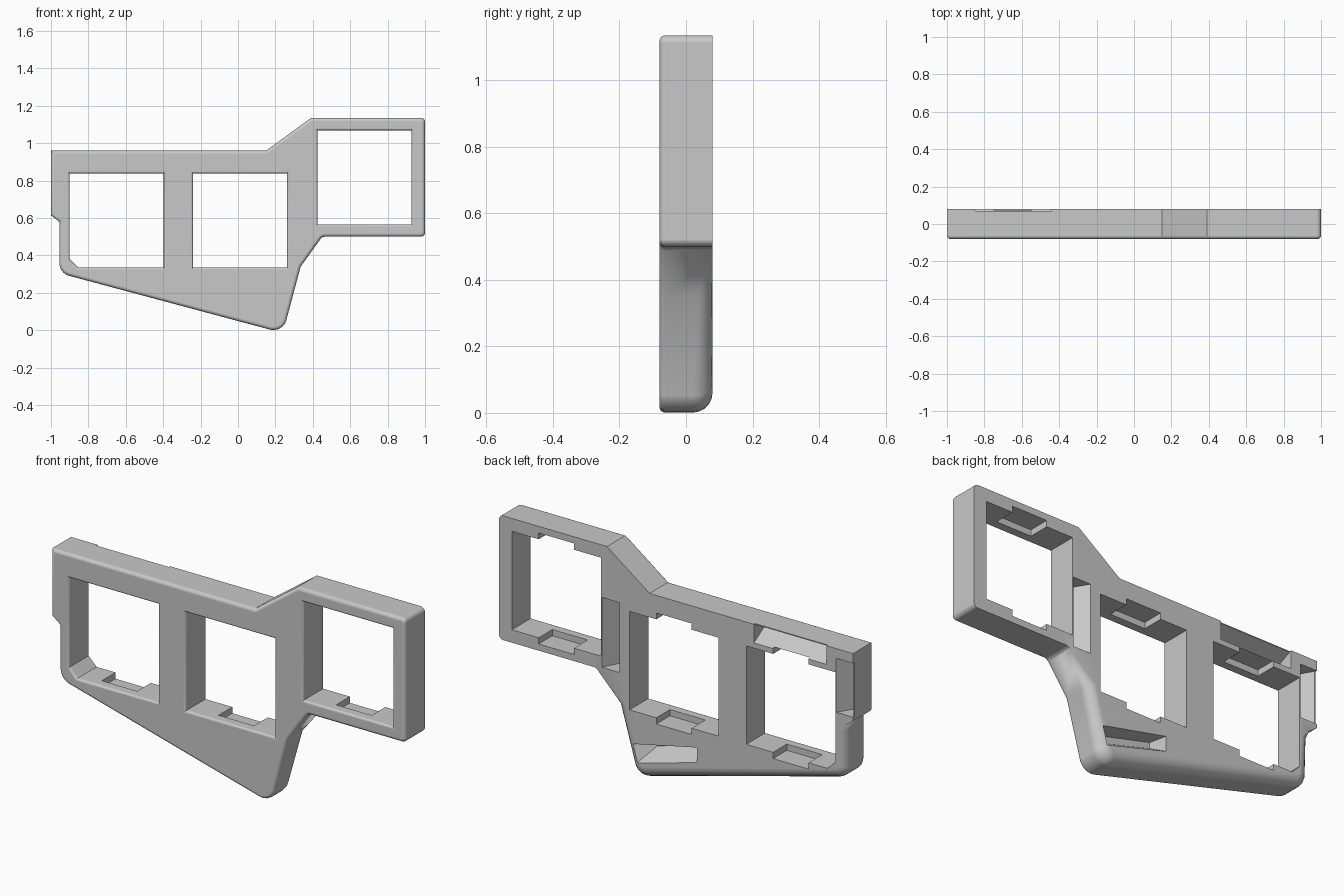
import bpy, bmesh, math
from mathutils import Vector

if "Cube" in bpy.data.objects:
    bpy.data.objects.remove(bpy.data.objects["Cube"])

FRONT, BACK = -0.08, 0.08
STEPS = 5


def fillet(corners):
    """Round each (x, z, radius, back_round) corner of a counter-clockwise outline."""
    out = []
    for i, (x, z, r, back) in enumerate(corners):
        p = Vector((x, z))
        if r == 0:
            out.append((p, back))
            continue
        a = (Vector(corners[i - 1][:2]) - p).normalized()
        b = (Vector(corners[(i + 1) % len(corners)][:2]) - p).normalized()
        half = a.angle(b) / 2
        centre = p + (a + b).normalized() * r / math.sin(half)
        start = p + a * r / math.tan(half) - centre
        end = p + b * r / math.tan(half) - centre
        for k in range(STEPS + 1):
            out.append((centre + start.lerp(end, k / STEPS).normalized() * r, back))
    return out


def offset(points, amounts):
    """Move outline points inwards along their mitres."""
    out = []
    n = len(points)
    for i, p in enumerate(points):
        e1 = (p - points[i - 1]).normalized()
        e2 = (points[(i + 1) % n] - p).normalized()
        n1, n2 = Vector((-e1.y, e1.x)), Vector((-e2.y, e2.x))
        out.append(p + (n1 + n2) / (1 + n1.dot(n2)) * amounts[i])
    return out


def loft(name, rings):
    """Closed solid through rings of 3D points, with outward faces."""
    bm = bmesh.new()
    rows = [[bm.verts.new(p) for p in ring] for ring in rings]
    n = len(rows[0])
    for a, b in zip(rows, rows[1:]):
        for i in range(n):
            j = (i + 1) % n
            bm.faces.new((a[i], b[i], b[j], a[j]))
    bm.faces.new(rows[0])
    bm.faces.new(rows[-1][::-1])
    bmesh.ops.remove_doubles(bm, verts=bm.verts, dist=1e-5)
    if bm.calc_volume(signed=True) < 0:
        bmesh.ops.reverse_faces(bm, faces=bm.faces)
    mesh = bpy.data.meshes.new(name)
    bm.to_mesh(mesh)
    bm.free()
    obj = bpy.data.objects.new(name, mesh)
    bpy.context.collection.objects.link(obj)
    return obj


def cut(target, cutter):
    mod = target.modifiers.new("cut", 'BOOLEAN')
    mod.operation, mod.solver, mod.object = 'DIFFERENCE', 'EXACT', cutter
    cutter.hide_render = True
    bpy.context.view_layer.objects.active = target
    bpy.ops.object.modifier_apply(modifier=mod.name)
    bpy.data.objects.remove(cutter)


def box(name, x0, x1, y0, y1, z0, z1):
    return loft(name, [[(x0, y, z0), (x1, y, z0), (x1, y, z1), (x0, y, z1)] for y in (y0, y1)])


# Stepped plate: rounded front rim, larger rounding behind the lower edges
outline = fillet([
    (-0.955, 0.58, 0, 0), (-0.955, 0.55, 0, 0.04), (-0.955, 0.305, 0.07, 0.05),
    (0.24, -0.015, 0.07, 0.06), (0.335, 0.34, 0, 0.05), (0.45, 0.5, 0.03, 0),
    (1, 0.5, 0.022, 0), (1, 1.135, 0.022, 0), (0.39, 1.135, 0, 0),
    (0.15, 0.96, 0, 0), (-1, 0.96, 0, 0), (-1, 0.615, 0, 0)])
points = [p for p, _ in outline]
rounds = [r for _, r in outline]
angles = [k * math.pi / 2 / STEPS for k in range(STEPS + 1)]
RIM = 0.018
rings = []
for a in angles:
    ring = offset(points, [RIM * (1 - math.sin(a))] * len(points))
    rings.append([(p.x, FRONT + RIM * (1 - math.cos(a)), p.y) for p in ring])
for a in angles:
    ring = offset(points, [r * (1 - math.cos(a)) for r in rounds])
    rings.append([(p.x, BACK - r * (1 - math.sin(a)), p.y) for p, r in zip(ring, rounds)])
plate = loft("three_window_plate", rings)

# Square windows with softened front rims and clip recesses behind
for x, z, c in [(-0.9, 0.335, 0.045), (-0.24, 0.335, 0), (0.425, 0.566, 0)]:
    w = 0.503
    shape = [(x + c, z), (x + w, z), (x + w, z + w), (x, z + w)]
    if c:
        shape.append((x, z + c))
    shape = [Vector(p) for p in shape]
    r = 0.012
    sections = [(-0.1, r)] + [(FRONT + r * math.sin(a), r * (1 - math.sin(a)))
                              if a == 0 else
                              (FRONT + r * (1 - math.cos(a)), r * (1 - math.sin(a)))
                              for a in angles] + [(0.1, 0)]
    cut(plate, loft("window_cutter", [
        [(p.x, y, p.y) for p in offset(shape, [-grow] * len(shape))]
        for y, grow in sections]))
    mid = x + w / 2
    for edge in (z, z + w):
        cut(plate, box("clip_cutter", mid - 0.1, mid + 0.1, -0.03, 0.1,
                       edge - 0.032, edge + 0.032))


def groove(profile, start, end, along):
    """Cut a V groove; the profile holds (position across, y) pairs."""
    cut(plate, loft("groove_cutter", [
        [(s, y, t) if along == 'X' else (t, y, s) for t, y in profile]
        for s in (start, end)]))


# V grooves in the back: above the left window, along its side, beside the right window
groove([(0.865, 0.08), (0.865, 0.1), (0.98, 0.1), (0.98, 0.07), (0.955, 0.07), (0.92, -0.01)],
       -0.85, -0.44, 'X')
groove([(-0.905, 0.08), (-0.905, 0.1), (-1.02, 0.1), (-1.02, 0.07), (-0.995, 0.07), (-0.955, 0)],
       0.635, 0.91, 'Z')
groove([(0.32, 0.08), (0.32, 0.1), (0.42, 0.1), (0.42, 0.08), (0.375, -0.01)],
       0.51, 0.867, 'Z')

# Slanted pocket near the bottom corner
pocket = [[(0.225, 0.07), (-0.12, 0.165), (-0.12, 0.245), (0.25, 0.165)],
          [(0.17, 0.14), (-0.1, 0.215), (-0.1, 0.245), (0.2, 0.17)]]
cut(plate, loft("pocket_cutter", [[(x, y, z) for x, z in ring]
                                  for ring, y in zip(pocket, (0.085, -0.01))]))

# Single grey finish
grey = bpy.data.materials.new("plain_grey")
grey.use_nodes = True
colour = (0.58, 0.58, 0.58, 1)
grey.diffuse_color = colour
grey.node_tree.nodes["Principled BSDF"].inputs["Base Color"].default_value = colour
plate.data.materials.clear()
plate.data.materials.append(grey)

bpy.ops.object.select_all(action='DESELECT')
plate.select_set(True)
bpy.context.view_layer.objects.active = plate
bpy.ops.object.shade_smooth_by_angle(angle=math.radians(30))
weighted = plate.modifiers.new("even_shading", 'WEIGHTED_NORMAL')
weighted.keep_sharp = True
